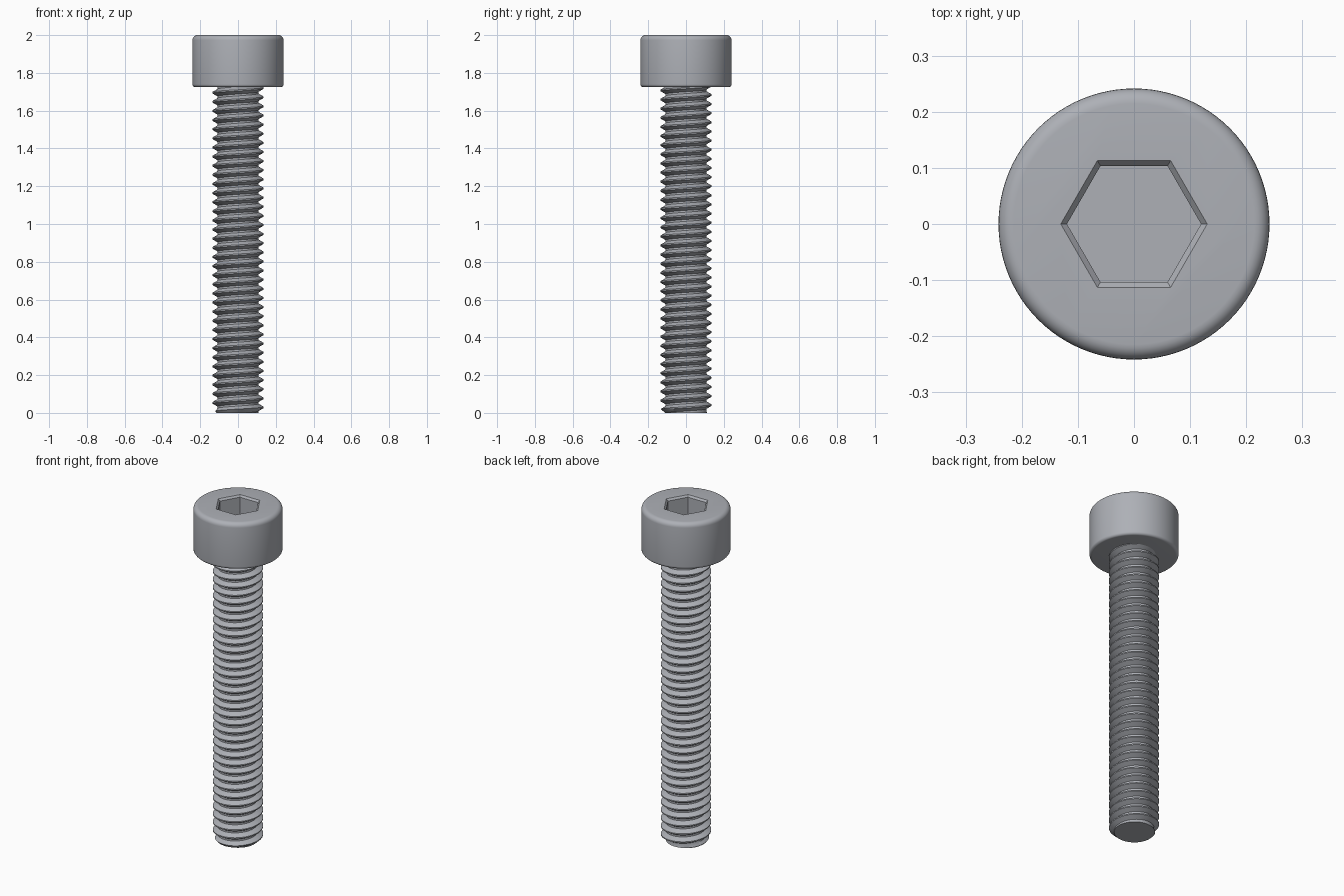
import bpy, bmesh, math

cube = bpy.data.objects.get("Cube")
if cube:
    bpy.data.objects.remove(cube)

LENGTH, TOP = 1.724, 2.0        # shank length, overall height
HEAD_R, CREST, ROOT = 0.2415, 0.136, 0.108
PITCH, SIDES = 0.0483, 64
TAU = math.tau

steel = bpy.data.materials.new("grey steel")
steel.use_nodes = True
steel.diffuse_color = (0.42, 0.435, 0.47, 1)
steel.node_tree.nodes["Principled BSDF"].inputs["Base Color"].default_value = steel.diffuse_color


def finish(name, bm):
    bmesh.ops.remove_doubles(bm, verts=bm.verts, dist=1e-5)
    bmesh.ops.recalc_face_normals(bm, faces=bm.faces)
    mesh = bpy.data.meshes.new(name)
    bm.to_mesh(mesh)
    bm.free()
    mesh.materials.append(steel)
    obj = bpy.data.objects.new(name, mesh)
    bpy.context.collection.objects.link(obj)
    return obj


def lathe(name, profile, sides):
    """Revolve (radius, z) points into a closed solid with flat end caps."""
    bm = bmesh.new()
    rings = [[bm.verts.new((r * math.cos(TAU * i / sides), r * math.sin(TAU * i / sides), z))
              for i in range(sides)] for r, z in profile]
    for a, b in zip(rings, rings[1:]):
        for i in range(sides):
            j = (i + 1) % sides
            bm.faces.new((a[i], a[j], b[j], b[i]))
    bm.faces.new(rings[0])
    bm.faces.new(rings[-1])
    return finish(name, bm)


def fillet(r, z, radius, start, steps=6):
    """Quarter-round profile points about the centre (r, z)."""
    return [(r + radius * math.cos(start + math.pi / 2 * k / steps),
             z + radius * math.sin(start + math.pi / 2 * k / steps)) for k in range(steps + 1)]


def smooth(obj):
    bpy.ops.object.select_all(action='DESELECT')
    obj.select_set(True)
    bpy.context.view_layer.objects.active = obj
    bpy.ops.object.shade_smooth_by_angle(angle=math.radians(32))


# Cylindrical head with rounded rims
low, high = 0.016, 0.027
head = lathe("head",
             fillet(HEAD_R - low, LENGTH + low, low, -math.pi / 2)
             + fillet(HEAD_R - high, TOP - high, high, 0), 96)

# Hexagonal socket with a chamfered mouth
hex_r = 0.1035 / math.cos(math.pi / 6)
cutter = lathe("socket_cutter", [(hex_r, TOP - 0.138), (hex_r, TOP - 0.011),
                                 (hex_r + 0.011, TOP), (hex_r + 0.011, TOP + 0.05)], 6)
cutter.hide_render = True
cut = head.modifiers.new("socket", 'BOOLEAN')
cut.operation, cut.solver, cut.object = 'DIFFERENCE', 'EXACT', cutter
bpy.context.view_layer.objects.active = head
bpy.ops.object.modifier_apply(modifier=cut.name)
bpy.data.objects.remove(cutter)
smooth(head)

# Shank with a right-handed helical thread
tooth = [(0.0, ROOT), (0.2, ROOT), (0.53, CREST), (0.67, CREST)]
turns = int(LENGTH / PITCH) + 4
bm = bmesh.new()
columns = []
for i in range(SIDES):
    angle, column = TAU * i / SIDES, []
    for k in range(turns):
        for offset, radius in tooth:
            z = PITCH * (k - 2 + i / SIDES + offset)
            r = min(radius, 0.112 + max(z, 0))      # chamfered tip
            column.append(bm.verts.new((r * math.cos(angle), r * math.sin(angle), z)))
    columns.append(column)
for i in range(SIDES):
    last = i == SIDES - 1
    a = columns[i]
    b = columns[0][len(tooth):] if last else columns[i + 1]   # seam climbs one pitch
    for j in range(len(b) - 1):
        bm.faces.new((a[j], b[j], b[j + 1], a[j + 1]))

# Trim the thread flat at both ends and cap it
for z, direction in ((0, -1), (LENGTH + 0.002, 1)):
    bmesh.ops.bisect_plane(bm, geom=bm.verts[:] + bm.edges[:] + bm.faces[:], dist=1e-6,
                           plane_co=(0, 0, z), plane_no=(0, 0, direction), clear_outer=True)
    rim = [e for e in bm.edges if e.is_boundary and all(abs(v.co.z - z) < 1e-4 for v in e.verts)]
    bmesh.ops.holes_fill(bm, edges=rim, sides=0)
smooth(finish("threaded_shank", bm))
